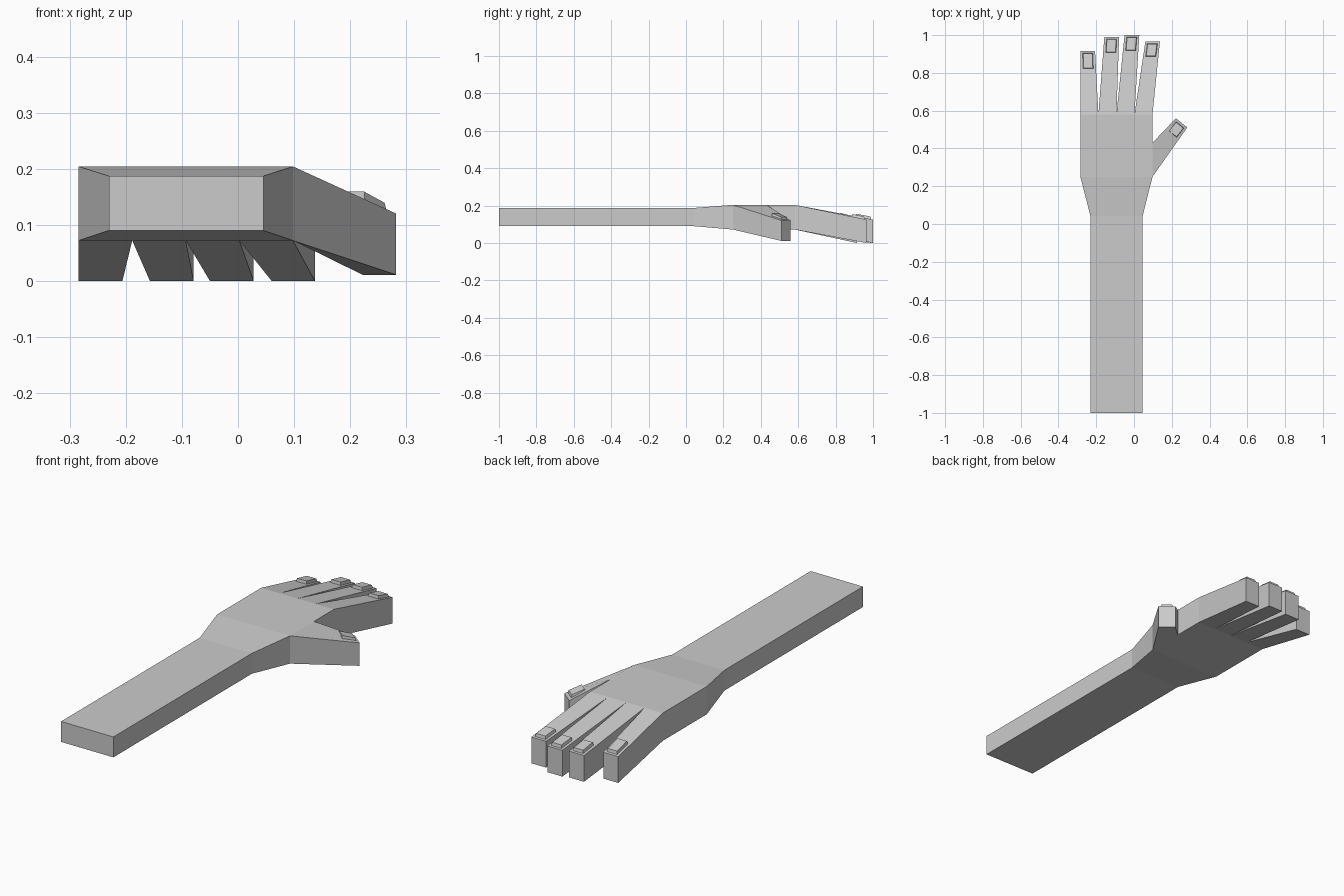
import bpy, bmesh
from mathutils import Vector

if "Cube" in bpy.data.objects:
    bpy.data.objects.remove(bpy.data.objects["Cube"])

FACES = [(3, 2, 1, 0), (4, 5, 6, 7), (0, 1, 5, 4), (1, 2, 6, 5), (2, 3, 7, 6), (3, 0, 4, 7)]


class Solid:
    """Collects box cells; walls shared by two cells cancel out."""
    def __init__(self):
        self.walls = {}

    def cell(self, bottom, top):
        pts = [tuple(round(c, 5) for c in p) for p in list(bottom) + list(top)]
        for f in FACES:
            quad = [pts[i] for i in f]
            key = frozenset(quad)
            if key in self.walls:
                del self.walls[key]
            else:
                self.walls[key] = quad

    def build(self, name):
        bm = bmesh.new()
        verts = {}
        for quad in self.walls.values():
            for p in quad:
                if p not in verts:
                    verts[p] = bm.verts.new(p)
            bm.faces.new([verts[p] for p in quad])
        bmesh.ops.recalc_face_normals(bm, faces=bm.faces)
        me = bpy.data.meshes.new(name)
        bm.to_mesh(me)
        bm.free()
        ob = bpy.data.objects.new(name, me)
        bpy.context.collection.objects.link(ob)


def prism(solid, base, tip):
    """Joins two cross-sections, each (point a, point b, z low, z high)."""
    (a0, b0, l0, h0), (a1, b1, l1, h1) = base, tip
    ring = [(a0, l0, h0), (b0, l0, h0), (b1, l1, h1), (a1, l1, h1)]
    solid.cell([(*p, lo) for p, lo, hi in ring], [(*p, hi) for p, lo, hi in ring])


def nail(name, base, tip, width, length, gap=0.009):
    """Thin tapered plate lying on the upper side of a finger."""
    def mid(s):
        p = (Vector(s[0]) + Vector(s[1])) / 2
        return Vector((p.x, p.y, s[3]))
    end, d = mid(tip), mid(tip) - mid(base)
    d /= d.xy.length
    side = (Vector(tip[1]) - Vector(tip[0])).normalized().to_3d()

    def ring(inset, z):
        w, near, far = width / 2 - inset, gap + inset, gap + length - inset
        return [end - d * t + side * s * w + Vector((0, 0, z))
                for t, s in ((far, -1), (far, 1), (near, 1), (near, -1))]
    s = Solid()
    s.cell(ring(0, -0.006), ring(0.004, 0.014))
    s.build(name)


hand = Solid()

# Forearm, wrist and palm: sections (y, x left, x right, z low, z high) in four columns
sections = [(-1.0, -0.23, 0.045, 0.09, 0.187), (0.04, -0.23, 0.045, 0.09, 0.187),
            (0.25, -0.284, 0.098, 0.072, 0.204), (0.43, -0.284, 0.098, 0.072, 0.204),
            (0.58, -0.284, 0.098, 0.072, 0.204)]


def column(s, i):
    y, l, r, lo, hi = s
    x = lambda k: l + (r - l) * k / 4
    return ((x(i), y), (x(i + 1), y), lo, hi)


for s0, s1 in zip(sections, sections[1:]):
    for i in range(4):
        prism(hand, column(s0, i), column(s1, i))

# Fingers with nails: tip (x left, x right, y), nail length
tips = [("little", -0.284, -0.206, 0.915, 0.085), ("ring", -0.157, -0.079, 0.99, 0.075),
        ("middle", -0.05, 0.028, 1.0, 0.075), ("index", 0.06, 0.137, 0.965, 0.07)]
for i, (name, l, r, y, length) in enumerate(tips):
    base, tip = column(sections[-1], i), ((l, y), (r, y), 0.0, 0.125)
    prism(hand, base, tip)
    nail(name + "_nail", base, tip, 0.057, length)

# Thumb grows out of the side of the palm
base = ((0.098, 0.43), (0.098, 0.25), 0.072, 0.204)
tip = ((0.222, 0.56), (0.282, 0.511), 0.011, 0.12)
prism(hand, base, tip)
nail("thumb_nail", base, tip, 0.057, 0.066, 0.012)

hand.build("forearm_and_hand")
